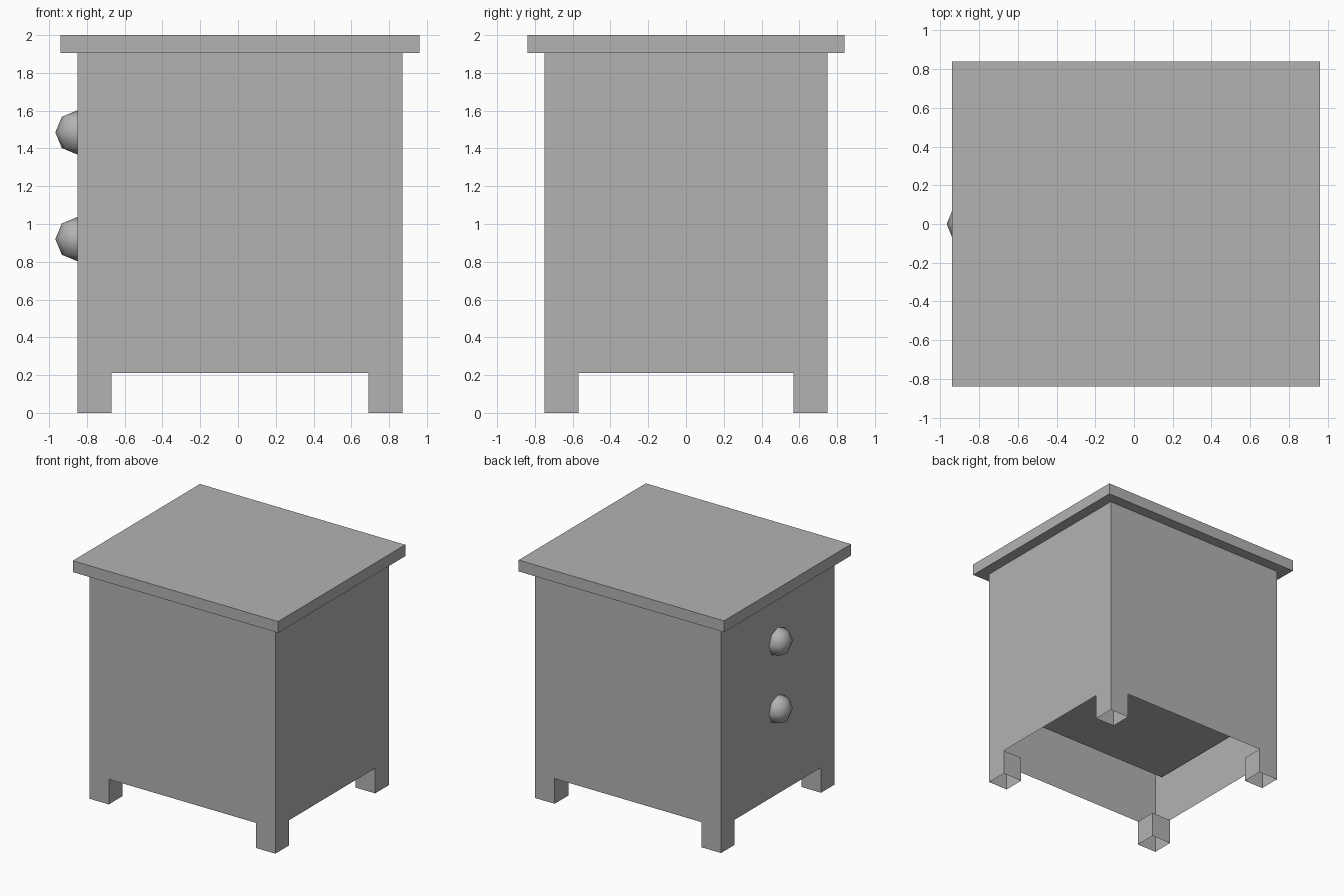
import bpy
import bmesh
from mathutils import Matrix, Vector

cube = bpy.data.objects.get("Cube")
if cube:
    bpy.data.objects.remove(cube, do_unlink=True)

grey = bpy.data.materials.new("plain grey")
grey.use_nodes = True
COLOUR = (0.45, 0.45, 0.45, 1)
grey.diffuse_color = COLOUR
grey.node_tree.nodes["Principled BSDF"].inputs["Base Color"].default_value = COLOUR

# Shared sizes
X0, X1, Y = -0.85, 0.87, 0.75
LEG, LEG_TOP, LID_Z, TOP = 0.18, 0.21, 1.905, 2.0


def finish(name, bm):
    mesh = bpy.data.meshes.new(name)
    bm.to_mesh(mesh)
    bm.free()
    mesh.materials.append(grey)
    obj = bpy.data.objects.new(name, mesh)
    bpy.context.collection.objects.link(obj)
    return obj


def box(name, low, high):
    low, high = Vector(low), Vector(high)
    bm = bmesh.new()
    place = Matrix.Translation((low + high) / 2) @ Matrix.Diagonal((high - low).to_4d())
    bmesh.ops.create_cube(bm, size=1, matrix=place)
    return finish(name, bm)


# Cabinet shell: four walls running down into hollow corner legs, open below
bm = bmesh.new()


def panel(points):
    bm.faces.new([bm.verts.new(p) for p in points])


corners = [Vector(c) for c in ((X0, -Y, 0), (X1, -Y, 0), (X1, Y, 0), (X0, Y, 0))]
up = Vector((0, 0, 1))
for i, a in enumerate(corners):
    b = corners[(i + 1) % 4]
    along = (b - a).normalized() * LEG
    inward = up.cross(along)
    rise = up * LEG_TOP
    # wall with the gap between its two legs
    panel((a, a + along, a + along + rise, b - along + rise,
           b - along, b, b + up * LID_Z, a + up * LID_Z))
    # inner sides of the legs at each end of the wall
    for foot, facing in ((a + along, 1), (b - along, -1)):
        side = [foot, foot + inward, foot + inward + rise, foot + rise]
        panel(side[::facing])
bmesh.ops.remove_doubles(bm, verts=bm.verts, dist=0.0001)
finish("cabinet_body", bm)

# Overhanging lid
box("lid", (-0.94, -0.84, LID_Z), (0.96, 0.84, TOP))

# Two drawers inside the shell, each with a faceted round knob
for name, z in (("lower", 0.92), ("upper", 1.485)):
    box(name + "_drawer", (X0 + 0.01, -0.66, z - 0.28), (X1 - 0.07, 0.66, z + 0.27))
    bm = bmesh.new()
    bmesh.ops.create_uvsphere(bm, u_segments=8, v_segments=4, radius=0.117,
                              matrix=Matrix.Translation((X0, 0, z)))
    for face in bm.faces:
        face.smooth = True
    finish(name + "_knob", bm)
